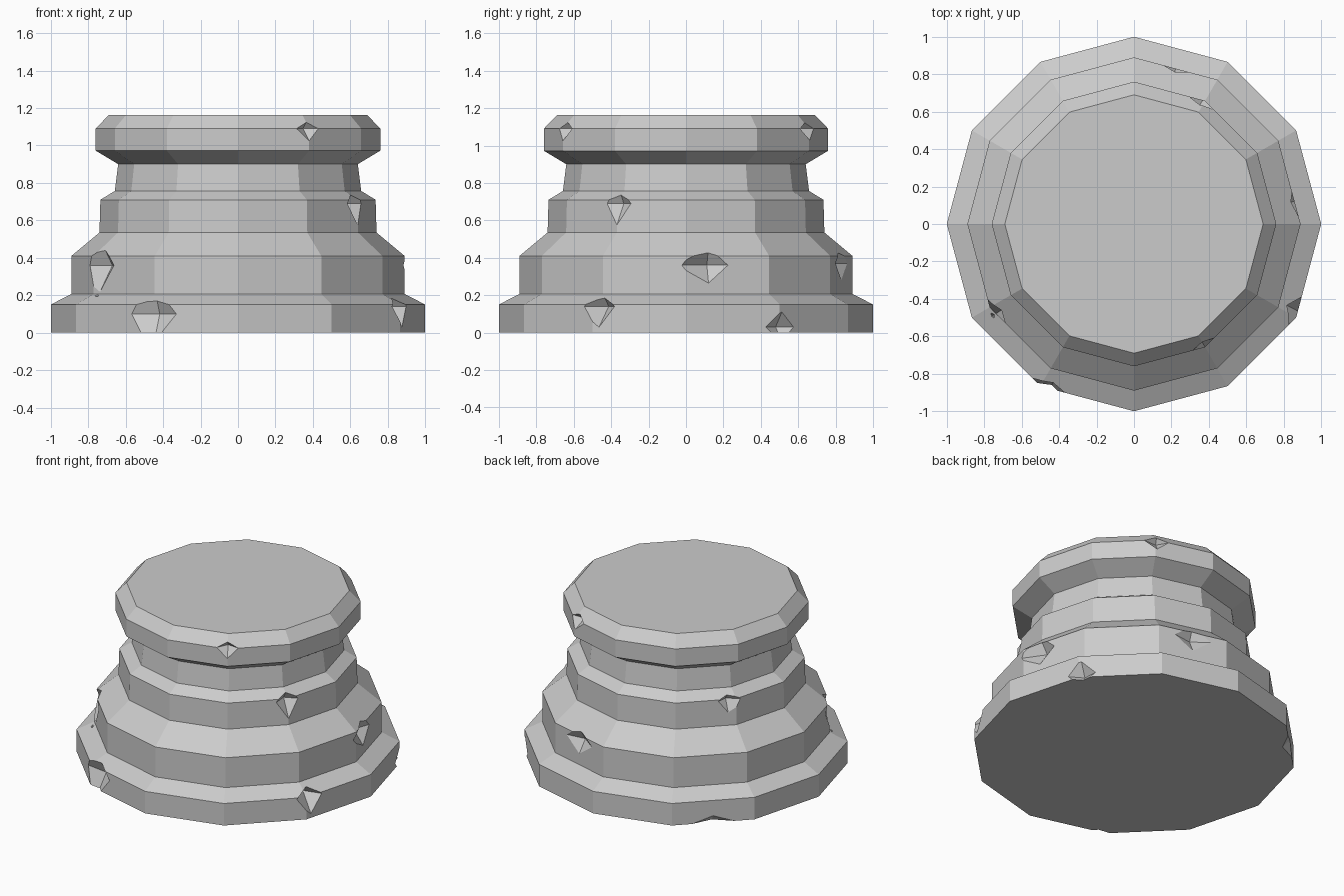
import bpy, bmesh
from math import radians, cos, sin, tau
from mathutils import Matrix, Vector

if "Cube" in bpy.data.objects:
    bpy.data.objects.remove(bpy.data.objects["Cube"])

SIDES = 12
# Stepped base moulding profile: (radius, height)
PROFILE = [(1.0, 0), (1.0, .15), (.89, .207), (.89, .41), (.74, .535), (.735, .71),
           (.658, .757), (.64, .90), (.76, .972), (.76, 1.09), (.69, 1.163)]


def make_object(name, bm):
    bmesh.ops.recalc_face_normals(bm, faces=bm.faces)
    mesh = bpy.data.meshes.new(name)
    bm.to_mesh(mesh)
    bm.free()
    ob = bpy.data.objects.new(name, mesh)
    bpy.context.collection.objects.link(ob)
    return ob


# Turned twelve-sided pedestal
bm = bmesh.new()
rings = [[bm.verts.new((r * cos(tau * i / SIDES), r * sin(tau * i / SIDES), z))
          for i in range(SIDES)] for r, z in PROFILE]
for low, high in zip(rings, rings[1:]):
    for i in range(SIDES):
        j = (i + 1) % SIDES
        bm.faces.new((low[i], low[j], high[j], high[i]))
bm.faces.new(rings[0])
bm.faces.new(rings[-1])
pedestal = make_object("pedestal_base", bm)

# Weathering chips: angle, radius, height, radial / sideways / vertical reach
CHIPS = [
    (243, 1.01, .10, .09, .26, .20),   # base rim
    (332, 1.00, .14, .12, .11, .12),
    (31, 1.02, .03, .09, .17, .11),
    (135, 1.01, .00, .09, .26, .09),
    (213, .90, .36, .10, .18, .18),    # lower drum
    (8, .89, .36, .09, .18, .13),
    (75, .90, .37, .09, .22, .16),
    (330, .755, .69, .09, .13, .14),   # middle drum
    (146, .75, .70, .07, .13, .12),
    (300, .765, 1.09, .07, .10, .07),  # top rim
    (61, .765, 1.09, .07, .12, .07),
]

# Each chip is a stretched octahedron pointing into the stone
bm = bmesh.new()
for ang, r, z, sr, st, sz in CHIPS:
    m = Matrix.Rotation(radians(ang), 4, 'Z') @ Matrix.Translation((r, 0, z))
    tips = [Vector(p) for p in ((sr, 0, 0), (0, st, 0), (-sr, 0, 0), (0, -st, 0))]
    ring = [bm.verts.new(m @ p) for p in tips]
    top, bottom = (bm.verts.new(m @ Vector((0, 0, s * sz))) for s in (1, -1))
    for i in range(4):
        a, b = ring[i], ring[(i + 1) % 4]
        bm.faces.new((a, b, top))
        bm.faces.new((b, a, bottom))
cutter = make_object("chip_cutters", bm)
cutter.hide_render = True

# Carve the chips and drop the cutter
mod = pedestal.modifiers.new("chips", 'BOOLEAN')
mod.operation = 'DIFFERENCE'
mod.solver = 'EXACT'
mod.object = cutter
bpy.context.view_layer.objects.active = pedestal
pedestal.select_set(True)
bpy.ops.object.modifier_apply(modifier=mod.name)
bpy.data.objects.remove(cutter)
